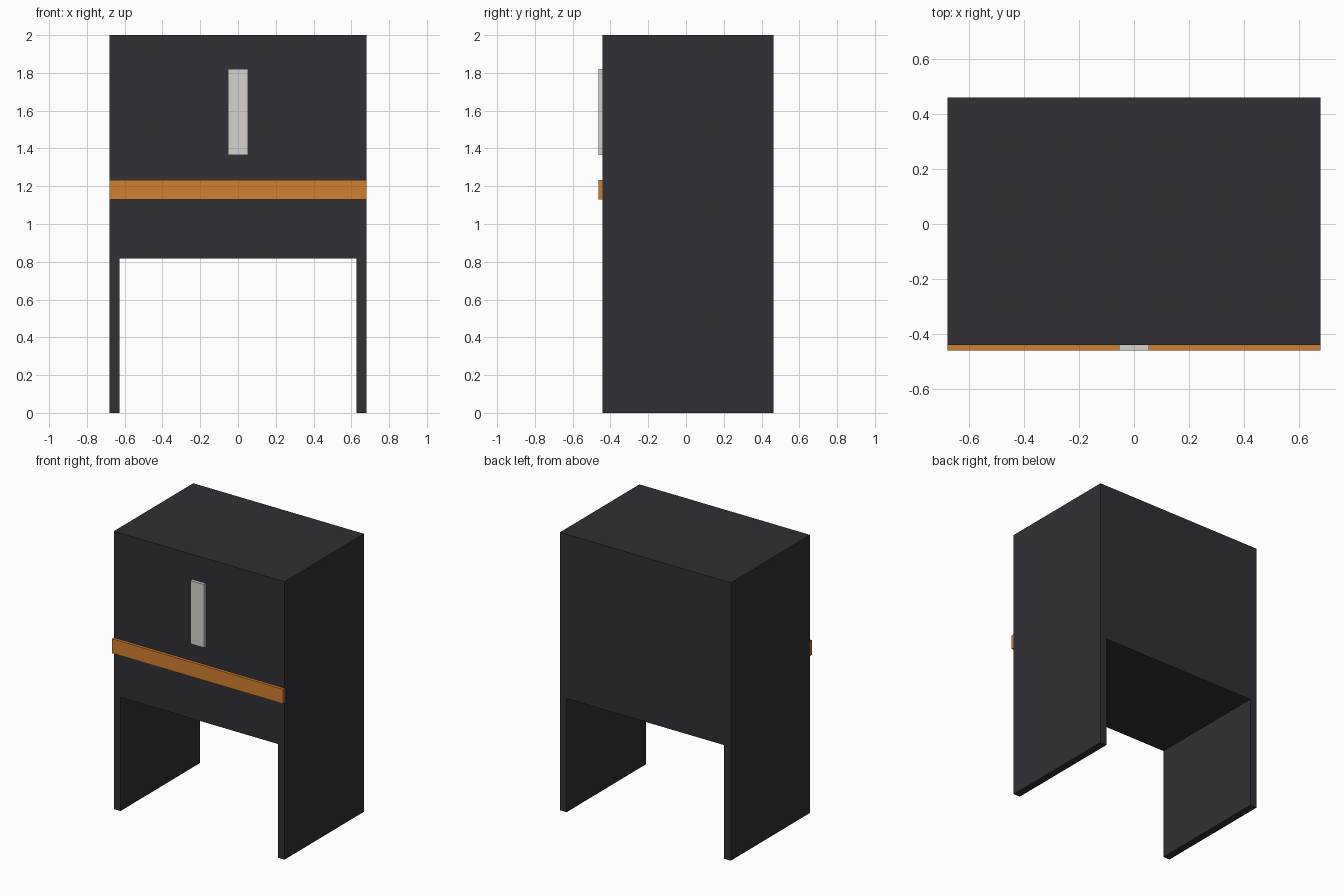
import bpy
import bmesh

if "Cube" in bpy.data.objects:
    bpy.data.objects.remove(bpy.data.objects["Cube"])


def material(name, rgb):
    mat = bpy.data.materials.new(name)
    mat.diffuse_color = (*rgb, 1.0)
    mat.use_nodes = True
    mat.node_tree.nodes["Principled BSDF"].inputs["Base Color"].default_value = mat.diffuse_color
    return mat


def extrude_profile(name, profile, y0, y1, mat):
    """Extrude an (x, z) outline from y0 to y1."""
    bm = bmesh.new()
    face = bm.faces.new([bm.verts.new((x, y0, z)) for x, z in profile])
    result = bmesh.ops.extrude_face_region(bm, geom=[face])
    moved = [v for v in result["geom"] if isinstance(v, bmesh.types.BMVert)]
    bmesh.ops.translate(bm, verts=moved, vec=(0, y1 - y0, 0))
    bmesh.ops.recalc_face_normals(bm, faces=bm.faces)
    mesh = bpy.data.meshes.new(name)
    bm.to_mesh(mesh)
    bm.free()
    mesh.materials.append(mat)
    obj = bpy.data.objects.new(name, mesh)
    bpy.context.collection.objects.link(obj)
    return obj


def rectangle(half_width, z0, z1):
    return [(-half_width, z0), (half_width, z0), (half_width, z1), (-half_width, z1)]


charcoal = material("charcoal", (0.03, 0.03, 0.037))
orange = material("orange", (0.63, 0.216, 0.03))
off_white = material("off_white", (0.67, 0.65, 0.61))

HALF_WIDTH, LEG, OPENING = 0.68, 0.053, 0.818
FRONT, BACK, TRIM_FRONT = -0.441, 0.462, -0.462

# Body: upper block with two full-depth side legs around an open passage
inner = HALF_WIDTH - LEG
right_half = [(inner, OPENING), (inner, 0), (HALF_WIDTH, 0), (HALF_WIDTH, 2)]
left_half = [(-x, z) for x, z in reversed(right_half)]
extrude_profile("body", right_half + left_half, FRONT, BACK, charcoal)

# Front trim
extrude_profile("front_stripe", rectangle(HALF_WIDTH, 1.13, 1.234), TRIM_FRONT, FRONT, orange)
extrude_profile("front_marker", rectangle(0.054, 1.365, 1.82), TRIM_FRONT, FRONT, off_white)
